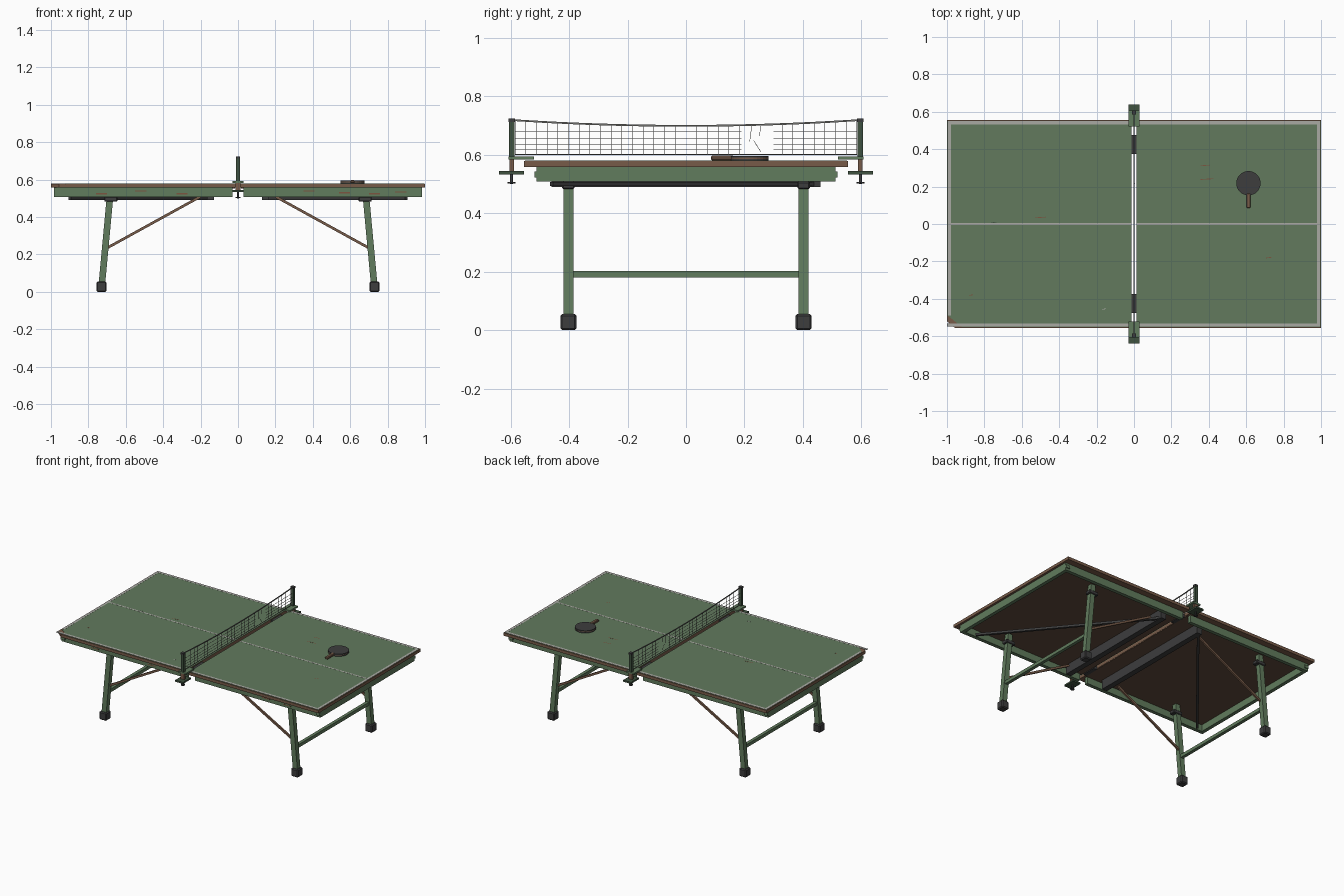
import bpy, bmesh, math
from mathutils import Vector, Matrix

if "Cube" in bpy.data.objects:
    bpy.data.objects.remove(bpy.data.objects["Cube"], do_unlink=True)


def material(name, r, g, b):
    m = bpy.data.materials.new(name)
    m.use_nodes = True
    m.diffuse_color = (r, g, b, 1)
    node = m.node_tree.nodes["Principled BSDF"]
    node.inputs["Base Color"].default_value = (r, g, b, 1)
    node.inputs["Roughness"].default_value = 0.8
    return m


GREEN = material("table green", .122, .195, .11)
FRAME = material("frame green", .12, .2, .11)
POST = material("dark green", .05, .085, .05)
BROWN = material("wood brown", .185, .105, .066)
UNDER = material("underside brown", .12, .072, .046)
METAL = material("dark metal", .047, .047, .048)
LINE = material("line grey", .4, .4, .37)
NET = material("net grey", .16, .16, .15)
RUST = material("rust", .2, .09, .05)


def finish(name, bm, mat):
    bmesh.ops.recalc_face_normals(bm, faces=bm.faces)
    me = bpy.data.meshes.new(name)
    bm.to_mesh(me)
    bm.free()
    me.materials.append(mat)
    ob = bpy.data.objects.new(name, me)
    bpy.context.collection.objects.link(ob)
    return ob


def box(name, x, y, z, mat, edge=0):
    """Box from (min, max) ranges on each axis, optionally bevelled."""
    bm = bmesh.new()
    lo, hi = Vector((x[0], y[0], z[0])), Vector((x[1], y[1], z[1]))
    mtx = Matrix.Translation((lo + hi) / 2) @ Matrix.Diagonal((*(hi - lo), 1))
    bmesh.ops.create_cube(bm, size=1, matrix=mtx)
    ob = finish(name, bm, mat)
    if edge:
        mod = ob.modifiers.new("bevel", "BEVEL")
        mod.width = edge
        mod.segments = 1


def bars(name, pairs, w, h, mat):
    """Straight square bars joining pairs of points."""
    bm = bmesh.new()
    for a, b in pairs:
        a, b = Vector(a), Vector(b)
        d = (b - a).normalized()
        ref = Vector((1, 0, 0)) if abs(d.y) > .95 else Vector((0, 1, 0))
        s = (ref - d * ref.dot(d)).normalized()
        t = d.cross(s)
        rot = Matrix((s, t, d)).transposed().to_4x4()
        size = Matrix.Diagonal((w, h, (b - a).length, 1))
        bmesh.ops.create_cube(bm, size=1, matrix=Matrix.Translation((a + b) / 2) @ rot @ size)
    finish(name, bm, mat)


def disc(name, centre, r, depth, mat, sides=16):
    bm = bmesh.new()
    bmesh.ops.create_cone(bm, cap_ends=True, segments=sides, radius1=r, radius2=r,
                          depth=depth, matrix=Matrix.Translation(centre))
    finish(name, bm, mat)


def prism(name, pts, z0, z1, mat):
    bm = bmesh.new()
    face = bm.faces.new([bm.verts.new((x, y, z0)) for x, y in pts])
    new = bmesh.ops.extrude_face_region(bm, geom=[face])["geom"]
    bmesh.ops.translate(bm, vec=(0, 0, z1 - z0),
                        verts=[v for v in new if isinstance(v, bmesh.types.BMVert)])
    finish(name, bm, mat)


def outline(s, inset, cut):
    """Half-table outline; the damaged half has its front corner cut."""
    o, w = 1 - inset, .555 - inset
    corner = [(s * o, -w + cut), (s * (o - cut * 1.2), -w)] if s < 0 else [(s * o, -w)]
    return [(s * .013, -w), (s * .013, w), (s * o, w)] + corner


TOP = .58
PAINT = (TOP - .002, TOP + .0005)
for s, side in ((-1, "right"), (1, "left")):
    def span(a, b):
        return sorted((s * a, s * b))

    # Table half: wooden slab, playing surface, dark underside
    prism(f"{side}_slab", outline(s, 0, .035), .558, .578, BROWN)
    prism(f"{side}_surface", outline(s, .004, .062), .578, TOP, GREEN)
    box(f"{side}_underside", span(.015, .965), (-.49, .49), (.554, .5585), UNDER)

    # Painted lines
    box(f"{side}_back_line", span(.013, .995), (.533, .55), PAINT, LINE)
    box(f"{side}_front_line", span(.013, .995 if s > 0 else 1), (-.548, -.533), PAINT, LINE)
    box(f"{side}_end_line", span(.979, .995), (-.533 if s > 0 else -.49, .533), PAINT, LINE)
    box(f"{side}_centre_line", span(.013, .979), (-.005, .005), PAINT, LINE)

    # Apron frame
    box(f"{side}_end_apron", span(.96, .985), (-.512, .512), (.508, .558), FRAME)
    for e, face in ((-1, "front"), (1, "back")):
        def yspan(a, b):
            return sorted((e * a, e * b))

        box(f"{side}_{face}_apron", span(.03, .96), yspan(.487, .512), (.508, .558), FRAME)
        box(f"{side}_{face}_corner_plate", span(.955, .985), yspan(.512, .519), (.522, .542), FRAME)

        # Leg with cap, foot and brace
        bars(f"{side}_{face}_leg", [((s * .728, e * .402, .04), (s * .68, e * .402, .555))],
             .033, .035, FRAME)
        box(f"{side}_{face}_leg_mount", span(.645, .715), yspan(.381, .424), (.483, .508), METAL, .004)
        box(f"{side}_{face}_foot", span(.702, .756), yspan(.375, .43), (0, .055), METAL, .006)
        bars(f"{side}_{face}_brace", [((s * .2, e * .395, .51), (s * .705, e * .395, .232))],
             .012, .014, BROWN)

    # Stretcher and under-frame bars
    bars(f"{side}_stretcher", [((s * .714, -.39, .191), (s * .714, .39, .191))], .022, .022, FRAME)
    box(f"{side}_cross_bar", span(.127, .165), (-.46, .46), (.49, .555), METAL)
    bars(f"{side}_diagonal", [((s * .9, -.46, .5), (s * .14, .455, .5))], .016, .015, METAL)

for e in (-1, 1):
    def ys(a, b):
        return sorted((e * a, e * b))

    # Hinge across the gap
    box("hinge", (-.014, .014), ys(.375, .475), (.55, .572), METAL)

    # Net clamp and post
    box("clamp_top_plate", (-.03, .03), ys(.52, .607), (.583, .594), FRAME)
    box("clamp_outer_plate", (-.03, .03), ys(.555, .64), (.533, .544), POST)
    box("clamp_upright", (-.014, .014), ys(.589, .604), (.54, .59), BROWN)
    box("net_post", (-.01, .01), ys(.587, .606), (.59, .715), POST)
    box("net_post_cap", (-.012, .012), ys(.585, .608), (.712, .724), METAL)
    disc("clamp_screw", (0, e * .597, .525), .005, .05, METAL)
    disc("clamp_screw_handle", (0, e * .597, .504), .014, .005, METAL, 8)


# Net: sagging tape, cords and a torn patch
def sag(y):
    return .699 + .019 * (y / .585) ** 2


N = 32
ys_net = [-.585 + 1.17 * i / N for i in range(N + 1)]
torn = (.19, .3)
bars("net_tape", [((0, a, sag(a)), (0, b, sag(b))) for a, b in zip(ys_net, ys_net[1:])],
     .005, .006, NET)
bars("net_bottom_cord", [((0, -.585, .601), (0, .585, .601))], .003, .003, NET)
cords = [((0, y, .6), (0, y, sag(y))) for y in ys_net if not torn[0] < y < torn[1]]
for z in (.618, .636, .654, .678):
    cords += [((0, -.585, z), (0, torn[0], z)), ((0, torn[1], z), (0, .585, z))]
cords += [((0, .225, .7), (.004, .218, .645)), ((0, .255, .7), (0, .252, .665)),
          ((0, .232, .648), (.003, .256, .61))]
bars("net_cords", cords, .0016, .0016, NET)

# Bat: wooden core, rubber faces, handle
BX, BY = .612, .218
disc("bat_core", (BX, BY, .588), .064, .006, BROWN, 32)
for z in (.583, .593):
    disc("bat_rubber", (BX, BY, z), .065, .006, METAL, 32)
box("bat_handle", (BX - .011, BX + .011), (.085, .165), (.581, .597), BROWN, .004)

# Surface scratches
for x, y, length, mat in ((.38, .313, .05, RUST), (.39, .24, .07, RUST), (-.5, .035, .06, RUST),
                          (.72, -.18, .03, RUST), (-.87, -.38, .02, RUST),
                          (-.75, .008, .03, POST), (-.16, -.455, .02, LINE)):
    bars("scratch", [((x - length / 2, y - .002, TOP), (x + length / 2, y + .002, TOP))],
         .004, .0006, mat)

# Rust patches on the front apron
for x, z in ((-.73, .525), (-.52, .54), (-.3, .525), (.38, .54), (.57, .53), (.73, .525), (.87, .535)):
    box("rust_patch", (x - .03, x + .03), (-.5126, -.511), (z - .003, z + .003), RUST)
